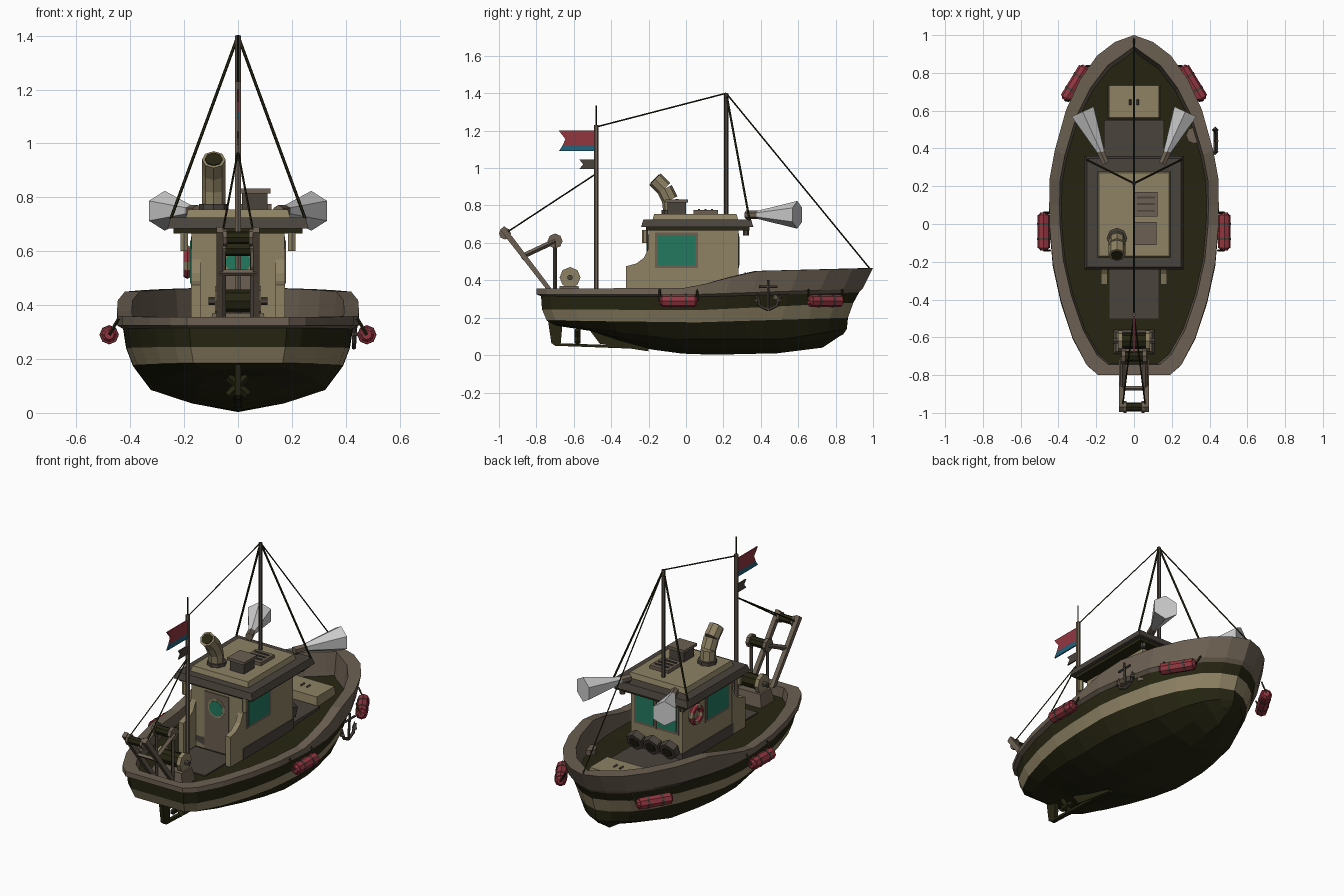
import bpy, bmesh, math
from mathutils import Vector

if "Cube" in bpy.data.objects:
    bpy.data.objects.remove(bpy.data.objects["Cube"])

def mat(name, hexa):
    m = bpy.data.materials.new(name)
    c = [int(hexa[i:i + 2], 16) / 255 for i in (0, 2, 4)]
    m.diffuse_color = [(v / 12.92 if v < .04 else ((v + .055) / 1.055) ** 2.4) for v in c] + [1]
    m.use_nodes = True
    m.node_tree.nodes["Principled BSDF"].inputs["Base Color"].default_value = m.diffuse_color
    return m

BEIGE, BROWN, GREY = mat("beige", "8e8264"), mat("brown", "6c6052"), mat("dark_grey", "4a433c")
DARK, RED, TEAL = mat("dark_olive", "262512"), mat("red", "923640"), mat("teal", "23795e")
BLUE, WHITE = mat("blue", "22627c"), mat("light_grey", "cfcfcf")

def finish(name, bm, *mats):
    bmesh.ops.remove_doubles(bm, verts=bm.verts, dist=1e-4)
    bmesh.ops.recalc_face_normals(bm, faces=bm.faces)
    me = bpy.data.meshes.new(name)
    bm.to_mesh(me)
    bm.free()
    for m in mats:
        me.materials.append(m)
    ob = bpy.data.objects.new(name, me)
    bpy.context.collection.objects.link(ob)
    return ob

def box(name, x, y, z, m, taper=0):
    """Box from (min, max) ranges; taper pulls the top edges inwards."""
    bm = bmesh.new()
    bmesh.ops.create_cube(bm, size=2)
    for v in bm.verts:
        k = taper if v.co.z > 0 else 0
        v.co = [(r[0] + r[1]) / 2 + c * ((r[1] - r[0]) / 2 - (k if i < 2 else 0))
                for i, (c, r) in enumerate(zip(v.co, (x, y, z)))]
    return finish(name, bm, m)

def tube(name, pts, r, m, sides=6, r2=None):
    """Straight segments joining the points; r2 makes each one a cone."""
    bm = bmesh.new()
    for a, b in zip(pts, pts[1:]):
        a, b = Vector(a), Vector(b)
        d = b - a
        vs = bmesh.ops.create_cone(bm, cap_ends=True, segments=sides, radius1=r,
                                   radius2=r if r2 is None else r2, depth=d.length)['verts']
        q = d.to_track_quat('Z', 'Y').to_matrix().to_4x4()
        bmesh.ops.transform(bm, matrix=q, verts=vs)
        bmesh.ops.translate(bm, vec=(a + b) / 2, verts=vs)
    return finish(name, bm, m)

def prism(name, yz, x0, x1, m):
    bm = bmesh.new()
    f = bm.faces.new([bm.verts.new((x0, y, z)) for y, z in yz])
    g = bmesh.ops.extrude_face_region(bm, geom=[f])['geom']
    bmesh.ops.translate(bm, vec=(x1 - x0, 0, 0), verts=[v for v in g if isinstance(v, bmesh.types.BMVert)])
    return finish(name, bm, m)

def interp(s, tab):
    for (a, u), (b, v) in zip(tab, tab[1:]):
        if s <= b:
            return u + (v - u) * (s - a) / (b - a)
    return tab[-1][1]

# Hull: lofted levels from keel, up the side, over the rail and down to the deck
SHAPE = [(0, .19), (.03, .25), (.11, .325), (.22, .388), (.33, .43), (.44, .447), (.5, .449), (.58, .446),
         (.66, .42), (.78, .36), (.87, .285), (.94, .195), (.98, .1), (1, 0)]
RAIL = [(0, .355), (.46, .36), (.56, .41), (.66, .45), (1, .465)]
# (stern y, bow y, width scale, inset, z along the length, strip material above)
LEVELS = [
    (-.68, .82, 0, 0, [(0, .155), (.11, .13), (.22, .075), (.33, .03), (.44, .008), (.55, .002), (.78, .01), (.94, .04), (1, .1)], 0),
    (-.69, .84, .38, 0, [(0, .158), (.11, .135), (.22, .09), (.33, .055), (.44, .035), (.78, .035), (1, .11)], 0),
    (-.71, .86, .72, 0, [(0, .165), (.22, .125), (.44, .085), (.78, .085), (1, .14)], 0),
    (-.745, .866, .87, 0, [(0, .185), (.5, .175), (1, .2)], 1),
    (-.77, .895, .925, 0, [(0, .245), (.5, .24), (1, .28)], 0),
    (-.775, .925, .95, 0, [(0, .315), (.5, .312), (1, .335)], 2),
    (-.8, .945, 1, 0, [(0, .325), (.5, .325), (1, .355)], 2),
    (-.8, 1, 1, 0, RAIL, 2),
    (-.745, .94, 1, .055, RAIL, 2),
    (-.74, .92, 1, .065, [(0, .295), (.55, .295), (1, .33)], 0)]
bm = bmesh.new()
grid = []
for ys, ye, sc, inset, zt, _ in LEVELS:
    row = []
    for s, w in SHAPE:
        h = max(0, w * sc - inset)
        y, z = ys + (ye - ys) * s, interp(s, zt)
        row.append([bm.verts.new((h * k, y, z)) for k in (1, -1)])
    grid.append(row)
for j, (lo, up) in enumerate(zip(grid, grid[1:])):
    mi = LEVELS[j][5]
    for a, b, c, d in zip(lo, lo[1:], up[1:], up):
        for k in (0, 1):
            bm.faces.new((a[k], b[k], c[k], d[k])).material_index = mi
    bm.faces.new((lo[0][0], lo[0][1], up[0][1], up[0][0])).material_index = mi
for a, b in zip(grid[-1], grid[-1][1:]):
    bm.faces.new((a[0], a[1], b[1], b[0]))
bmesh.ops.dissolve_degenerate(bm, edges=bm.edges, dist=1e-4)
finish("hull", bm, DARK, BEIGE, BROWN)

# Rudder, skeg and propeller
prism("rudder", [(-.74, .2), (-.72, .065), (-.67, .06), (-.66, .17)], -.012, .012, DARK)
prism("keel_skeg", [(-.72, .065), (-.3, .05), (-.3, .035), (-.7, .05)], -.012, .012, DARK)
prism("deadwood", [(-.52, .14), (-.46, .06), (-.2, .02), (-.2, .06)], -.015, .015, DARK)
for a in (.8, 2.4):
    c, s = .05 * math.cos(a), .05 * math.sin(a)
    tube("propeller_blade", [(-c, -.58, .1 - s), (c, -.58, .1 + s)], .016, DARK, 4)

# Cabin with curved rear wings
box("cabin", (-.172, .172), (-.2, .28), (.29, .68), BEIGE)
for s in (-1, 1):
    prism("cabin_wing", [(-.19, .64), (-.2, .57), (-.225, .52), (-.265, .49), (-.32, .475), (-.32, .29), (-.19, .29)],
          s * .14, s * .174, BEIGE)
    box("side_window_frame", sorted((s * .17, s * .175)), (-.165, .065), (.465, .655), BROWN)
    box("side_window", sorted((s * .17, s * .178)), (-.15, .05), (.48, .64), TEAL)
    x = s * .075
    box("bow_window_frame", (x - .073, x + .073), (.278, .284), (.465, .65), BROWN)
    box("bow_window", (x - .06, x + .06), (.278, .287), (.48, .635), TEAL)
    tube("side_lantern", [(s * .2, -.22, .6), (s * .2, -.22, .67)], .016, BEIGE)
    tube("bow_lantern", [(s * .2, .32, .64), (s * .2, .32, .68)], .016, GREY)
box("cabin_base", (-.176, .176), (-.2, .285), (.29, .36), GREY)
box("door", (-.08, .08), (-.206, -.198), (.3, .645), BROWN)
tube("door_porthole_frame", [(0, -.209, .56), (0, -.2, .56)], .058, BEIGE, 10)
tube("door_porthole", [(0, -.212, .56), (0, -.2, .56)], .046, TEAL, 10)

# Life ring on the left wall
bm = bmesh.new()
R, r = .047, .016
ring = [[bm.verts.new((-.188 + r * math.sin(q * math.pi / 3), .17 + (R + r * math.cos(q * math.pi / 3)) * math.cos(p * math.pi / 6),
         .56 + (R + r * math.cos(q * math.pi / 3)) * math.sin(p * math.pi / 6))) for q in range(6)] for p in range(12)]
for p in range(12):
    for q in range(6):
        n, u = (p + 1) % 12, (q + 1) % 6
        bm.faces.new((ring[p][q], ring[n][q], ring[n][u], ring[p][u])).material_index = int(p % 3 == 0)
finish("life_ring", bm, RED, BEIGE)

# Roof
box("roof_eave", (-.24, .24), (-.215, .34), (.665, .69), DARK)
box("roof", (-.262, .262), (-.24, .36), (.685, .725), GREY, .012)
box("roof_top", (-.195, .195), (-.18, .28), (.72, .755), BEIGE, .01)
box("roof_vent", (.015, .11), (-.1, .0), (.75, .82), GREY)
box("roof_vent_cap", (.005, .12), (-.11, .01), (.815, .832), BROWN)
box("roof_hatch", (0, .125), (.04, .17), (.75, .775), BROWN)
for i in range(3):
    box("hatch_slat", (.015, .11), (.065 + i * .035, .075 + i * .035), (.774, .78), GREY)

# Funnel
tube("funnel", [(-.09, -.075, .74), (-.09, -.085, .83), (-.09, -.115, .89), (-.09, -.165, .94)], .044, BEIGE, 8)
tube("funnel_mouth", [(-.09, -.155, .93), (-.09, -.168, .943)], .033, DARK, 8)
tube("funnel_collar", [(-.09, -.075, .74), (-.09, -.075, .775)], .055, GREY, 8)

# Masts, stays and cables
TOP, AFT = (0, .215, 1.4), (0, -.48, 1.22)
tube("main_mast", [(0, .215, .74), TOP], .012, GREY)
tube("aft_mast", [(0, -.48, .29), (0, -.48, 1.23)], .012, BROWN)
tube("antenna", [AFT, (0, -.48, 1.335)], .004, DARK, 4)
tube("bow_cable", [TOP, (0, .985, .46)], .004, DARK, 4)
tube("top_cable", [TOP, AFT], .004, DARK, 4)
for s in (-1, 1):
    tube("mast_stay", [TOP, (s * .25, .34, .72)], .006, DARK, 5)
    tube("aft_cable", [(0, -.48, .97), (s * .06, -.96, .655)], .004, DARK, 4)

# Flags
prism("flag", [(-.49, 1.2), (-.68, 1.2), (-.645, 1.155), (-.66, 1.12), (-.49, 1.12)], -.004, .004, RED)
prism("flag_stripe", [(-.49, 1.12), (-.66, 1.12), (-.68, 1.09), (-.49, 1.09)], -.004, .004, BLUE)
prism("pennant", [(-.49, 1.045), (-.57, 1.045), (-.55, 1.02), (-.57, .995), (-.49, .995)], -.004, .004, GREY)

# Searchlights with beams
for s in (-1, 1):
    tube("searchlight", [(s * .15, .32, .75), (s * .178, .385, .75)], .022, BROWN)
    tube("searchlight_foot", [(s * .155, .335, .7), (s * .155, .335, .75)], .012, GREY)
    tube("light_beam", [(s * .172, .375, .75), (s * .272, .595, .75)], .02, WHITE, 6, .074)

# Stern gantry and winch
for s in (-1, 1):
    prism("gantry_leg", [(-.715, .35), (-.745, .35), (-.995, .67), (-.97, .69), (-.945, .655)],
          s * .055, s * .08, BROWN)
    tube("gantry_arm", [(s * .06, -.86, .535), (s * .06, -.7, .61)], .014, BROWN, 4)
    tube("gantry_post", [(s * .055, -.7, .29), (s * .055, -.7, .61)], .011, GREY, 4)
    tube("pulley_cheek", [(s * .045, -.7, .61), (s * .065, -.7, .61)], .04, BROWN, 8)
    tube("roller_cheek", [(s * .04, -.968, .65), (s * .055, -.968, .65)], .032, BROWN, 8)
    tube("winch_cheek", [(s * .06, -.62, .415), (s * .085, -.62, .415)], .056, BEIGE, 8)
    tube("winch_shaft", [(s * .08, -.62, .415), (s * .11, -.62, .415)], .015, GREY)
tube("gantry_roller", [(-.05, -.968, .65), (.05, -.968, .65)], .024, DARK, 8)
tube("pulley", [(-.05, -.7, .61), (.05, -.7, .61)], .028, DARK, 8)
tube("gantry_crossbar", [(-.07, -.87, .52), (.07, -.87, .52)], .012, BROWN, 4)
tube("winch_drum", [(-.07, -.62, .415), (.07, -.62, .415)], .042, DARK, 8)
box("winch_base", (-.11, .11), (-.69, -.56), (.29, .37), BROWN, .015)

# Deck fittings
box("aft_deck_plate", (-.13, .13), (-.5, -.22), (.29, .302), GREY)
box("fore_deck_plate", (-.16, .16), (.28, .55), (.29, .325), GREY)
box("fore_hatch", (-.14, .14), (.555, .74), (.3, .37), BEIGE, .008)
for s in (-1, 1):
    tube("hatch_handle", [(s * .02, .63, .375), (s * .02, .66, .375)], .006, GREY, 4)
for x in (-.11, 0, .11):
    tube("old_tyre", [(x, .295, .39), (x, .335, .375)], .056, GREY, 6)
    tube("tyre_hole", [(x, .33, .377), (x, .34, .373)], .032, DARK, 6)
tube("rope_coil", [(.32, .47, .3), (.32, .47, .34)], .045, BROWN, 8)

# Fenders hung on both sides
for s in (-1, 1):
    for a, b in (((.478, -.14), (.478, .06)), ((.365, .655), (.255, .835))):
        p, q = Vector((s * a[0], a[1], .29)), Vector((s * b[0], b[1], .29))
        d = (q - p).normalized()
        tube("fender", [p + d * .012, q - d * .012], .034, RED, 8)
        for e, k in ((p, 1), (q, -1)):
            tube("fender_end", [e, e + d * k * .02], .018, RED, 8, .034 if k else 0)
            tube("fender_strap", [e, e + Vector((-s * .035, 0, .06))], .006, DARK, 4)
        for t in (.3, .7):
            c = p.lerp(q, t)
            tube("fender_band", [c - d * .006, c + d * .006], .036, GREY, 8)

# Anchor on the right side
tube("anchor_shank", [(.44, .44, .4), (.43, .44, .245)], .008, GREY)
tube("anchor_stock", [(.438, .39, .365), (.438, .49, .365)], .007, GREY)
tube("anchor_arms", [(.43, .375, .315), (.43, .395, .265), (.43, .44, .243), (.43, .485, .265), (.43, .505, .315)], .009, GREY)
for y in (.382, .498):
    tube("anchor_fluke", [(.43, y, .285), (.43, y, .33)], .018, GREY, 4, .001)
